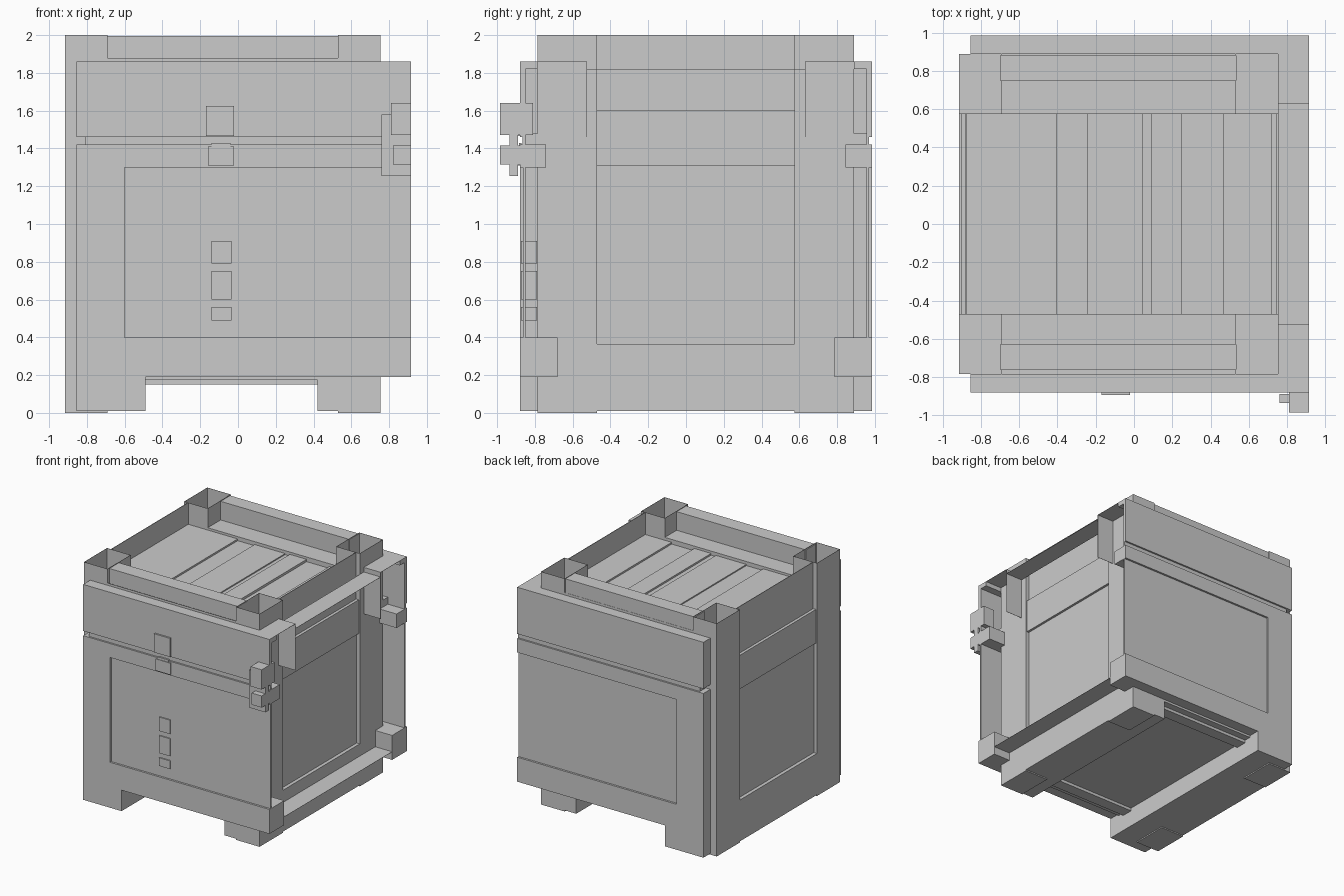
import bpy, bmesh

CX, CY = -0.08, 0.0525   # centre planes of the main container


def boxes(name, *ranges):
    """One object made of axis-aligned boxes (x0, x1, y0, y1, z0, z1)."""
    bm = bmesh.new()
    for x0, x1, y0, y1, z0, z1 in ranges:
        v = bmesh.ops.create_cube(bm, size=1)['verts']
        bmesh.ops.scale(bm, vec=(x1 - x0, y1 - y0, z1 - z0), verts=v)
        bmesh.ops.translate(bm, vec=((x0 + x1) / 2, (y0 + y1) / 2, (z0 + z1) / 2), verts=v)
    me = bpy.data.meshes.new(name)
    bm.to_mesh(me)
    bm.free()
    ob = bpy.data.objects.new(name, me)
    bpy.context.collection.objects.link(ob)
    return ob


def flip_x(r):
    return (2 * CX - r[1], 2 * CX - r[0], *r[2:])


def flip_y(r):
    return (*r[:2], 2 * CY - r[3], 2 * CY - r[2], *r[4:])


def both_x(name, *rs):
    boxes("left_" + name, *rs)
    boxes("right_" + name, *[flip_x(r) for r in rs])


def both_y(name, *rs):
    boxes("front_" + name, *rs)
    boxes("back_" + name, *[flip_y(r) for r in rs])


# main container
boxes("container_core", (-0.87, 0.705, -0.78, 0.885, 0.175, 1.78))

# corner posts with open tube tops
W = 0.002
post = [(-0.915, -0.69, -0.785, -0.47, 0.0, 1.82),
        (-0.915, -0.69, -0.785, -0.785 + W, 1.82, 2.0),
        (-0.915, -0.69, -0.47 - W, -0.47, 1.82, 2.0),
        (-0.915, -0.915 + W, -0.785, -0.47, 1.82, 2.0),
        (-0.69 - W, -0.69, -0.785, -0.47, 1.82, 2.0)]
both_x("front_post", *post)
both_x("back_post", *[flip_y(r) for r in post])

# runners, side sill, lower panel, middle band and upper side wall
boxes("left_runner", (-0.915, -0.49, -0.785, 0.89, 0.01, 0.19))
boxes("right_runner", (0.42, 0.755, -0.785, 0.89, 0.01, 0.19))
both_x("side_sill", (-0.915, -0.86, -0.47, 0.575, 0.01, 0.365))
both_x("side_panel", (-0.885, -0.86, -0.47, 0.575, 0.365, 1.31))
both_x("side_band", (-0.905, -0.86, -0.47, 0.575, 1.31, 1.60))
both_x("side_upper_wall", (-0.880, -0.875, -0.47, 0.575, 1.60, 2.0))

# stepped planks of the sunken top deck
edges = [-0.875, -0.405, -0.245, 0.045, 0.09, 0.25, 0.465, 0.715]
tops = [1.815, 1.80, 1.81, 1.80, 1.815, 1.795, 1.81]
boxes("deck_planks", *[(edges[i], edges[i + 1], -0.47, 0.575, 1.77, t)
                       for i, t in enumerate(tops)])

# top ledges with thin outer lips, top rails and tunnel lips under the floor
both_y("top_ledge", (-0.69, 0.53, -0.785, -0.47, 1.77, 1.835),
       (-0.69, 0.53, -0.785, -0.785 + W, 1.835, 1.88))
boxes("top_rails", *[(-0.70, 0.535, y0, y1, 1.83, 1.995)
                     for y0, y1 in [(-0.76, -0.63), (0.75, 0.88)]])
both_y("floor_lip", (-0.49, 0.42, -0.72, -0.62, 0.15, 0.19))

# upper cover: face, left end, top, and open bracket around the right corner
both_y("upper_cover",
       (-0.855, 0.915, -0.88, -0.85, 1.46, 1.86),
       (-0.855, -0.825, -0.85, -0.785, 1.46, 1.86),
       (-0.825, 0.915, -0.85, -0.785, 1.82, 1.86),
       (-0.825, 0.755, -0.85, -0.785, 1.46, 1.48),
       (0.755, 0.915, -0.785, -0.525, 1.86 - W, 1.86),
       (0.755, 0.915, -0.525 - W, -0.525, 1.46, 1.86 - W))
both_y("cover_gap", (-0.81, 0.915, -0.865, -0.85, 1.41, 1.47),
       (-0.81, 0.755, -0.85, -0.785, 1.41, 1.47))

# lower cover: left post, foot, top rail, bottom rail and recessed sheet
both_y("lower_cover",
       (-0.855, -0.60, -0.88, -0.785, 0.01, 1.42),
       (-0.60, -0.49, -0.88, -0.785, 0.01, 0.19),
       (-0.60, 0.915, -0.88, -0.785, 1.30, 1.42),
       (0.755, 0.915, -0.785, -0.74, 1.30, 1.42),
       (-0.60, 0.915, -0.88, -0.785, 0.19, 0.40),
       (0.755, 0.915, -0.785, -0.68, 0.19, 0.40),
       (-0.60, 0.915, -0.863, -0.85, 0.40, 1.30))

# thin plates along the right side
boxes("right_top_plate", (0.755, 0.915, -0.525, 0.63, 1.818, 1.82))
boxes("right_bottom_plate", (0.755, 0.915, -0.68, 0.785, 0.258, 0.26))

# small blocks on the front
boxes("front_latch_tabs", (-0.17, -0.02, -0.895, -0.87, 1.465, 1.625),
      (-0.16, -0.02, -0.89, -0.87, 1.31, 1.41),
      (-0.14, -0.04, -0.885, -0.87, 1.41, 1.43))
boxes("front_buttons", *[(-0.14, -0.035, -0.873, -0.79, z0, z1)
                         for z0, z1 in [(0.79, 0.91), (0.60, 0.75), (0.49, 0.56)]])

# latch at the right front corner
boxes("corner_latch_plate", (0.76, 0.915, -0.935, -0.89, 1.255, 1.58))
boxes("corner_latch_blocks", (0.81, 0.915, -0.985, -0.81, 1.47, 1.64),
      (0.82, 0.915, -0.985, -0.88, 1.315, 1.415))
